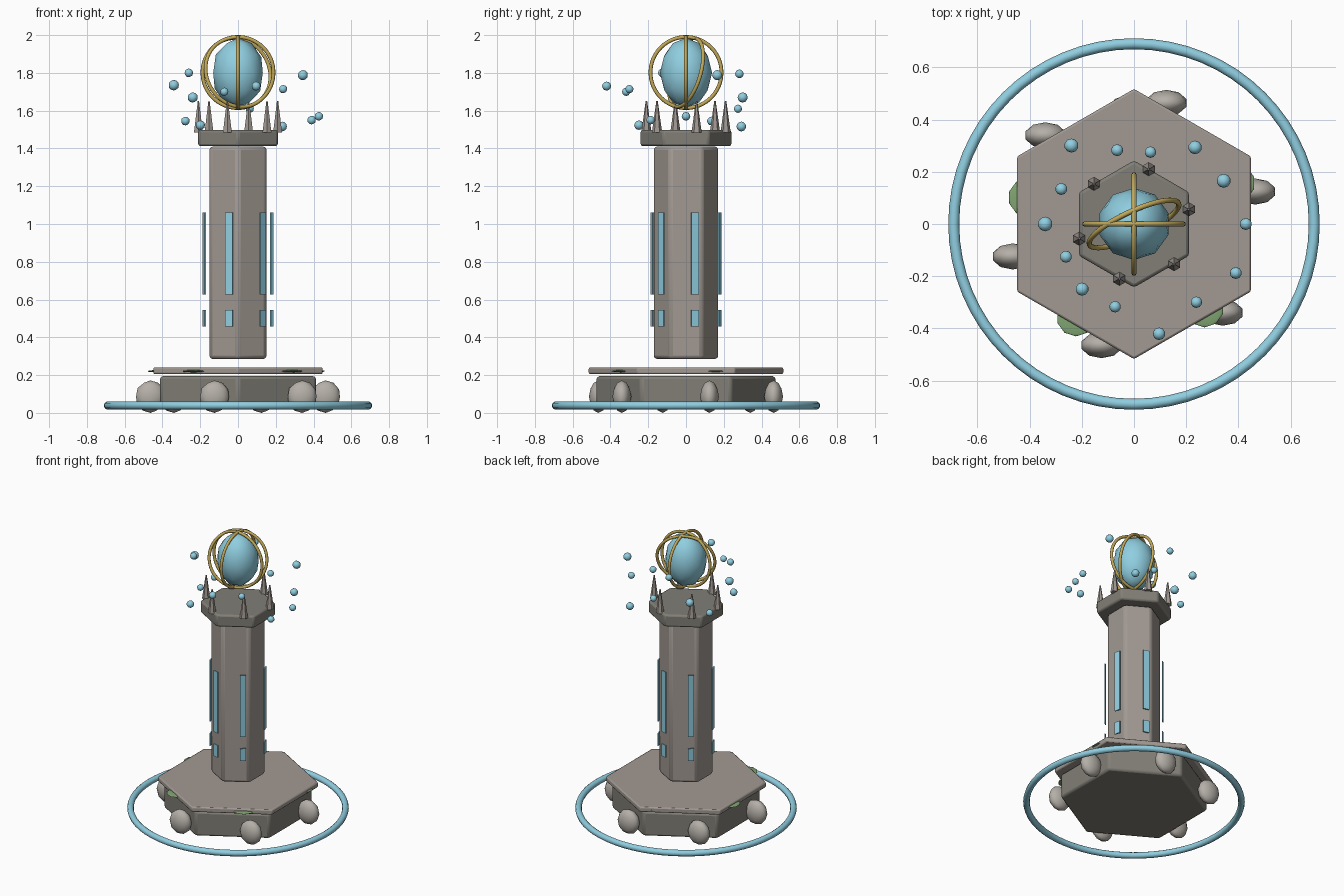
import bpy
from math import radians, cos, sin, pi

if "Cube" in bpy.data.objects:
    bpy.data.objects.remove(bpy.data.objects["Cube"])


def mat(name, r, g, b):
    m = bpy.data.materials.new(name)
    m.diffuse_color = (r, g, b, 1)
    m.use_nodes = True
    m.node_tree.nodes["Principled BSDF"].inputs["Base Color"].default_value = m.diffuse_color
    return m


STONE = mat("stone", 0.36, 0.32, 0.29)
DARK = mat("dark_stone", 0.22, 0.21, 0.18)
ROCK = mat("rock", 0.46, 0.43, 0.39)
MOSS = mat("moss", 0.22, 0.38, 0.17)
GLOW = mat("glow", 0.28, 0.62, 0.75)
GOLD = mat("gold", 0.53, 0.39, 0.10)


def finish(name, m, smooth=None):
    ob = bpy.context.object
    ob.name = name
    ob.data.materials.append(m)
    if smooth:
        bpy.ops.object.shade_smooth_by_angle(angle=radians(smooth))
    return ob


def hex_block(name, r, z0, z1, bevel, m):
    """Six-sided prism with rounded edges, corners on +y and -y."""
    bpy.ops.mesh.primitive_cylinder_add(vertices=6, radius=r, depth=z1 - z0,
                                        location=(0, 0, (z0 + z1) / 2))
    ob = finish(name, m, 30)
    mod = ob.modifiers.new("bevel", 'BEVEL')
    mod.width, mod.segments = bevel, 2
    return ob


def ellipsoid(name, loc, size, m, subdiv=2, smooth=30):
    bpy.ops.mesh.primitive_ico_sphere_add(subdivisions=subdiv, radius=1, location=loc)
    bpy.context.object.scale = size
    return finish(name, m, smooth)


def ring(name, z, major, minor, m, rot=(0, 0, 0)):
    bpy.ops.mesh.primitive_torus_add(location=(0, 0, z), major_radius=major, minor_radius=minor,
                                     major_segments=64, minor_segments=10,
                                     rotation=[radians(a) for a in rot])
    return finish(name, m, 60)


def polar(r, deg, z):
    return (r * cos(radians(deg)), r * sin(radians(deg)), z)


# Stepped base, column and capital
hex_block("base", 0.477, 0.02, 0.194, 0.015, DARK)
hex_block("base_slab", 0.517, 0.205, 0.241, 0.008, STONE)
hex_block("column", 0.175, 0.285, 1.41, 0.018, STONE)
hex_block("capital", 0.243, 1.412, 1.497, 0.012, DARK)

# Glowing ring around the base
ring("ground_ring", 0.039, 0.69, 0.021, GLOW)

# Sixfold details: rocks, window strips and crown spikes
for i in range(6):
    a = 15 + 60 * i
    ellipsoid(f"rock_{i}", polar(0.48, a, 0.086), (0.08, 0.05, 0.086), ROCK)
    for part, z, h in (("long_window", 0.845, 0.434), ("short_window", 0.5, 0.087)):
        bpy.ops.mesh.primitive_cube_add(size=1, location=polar(0.185, a, z),
                                        rotation=(0, 0, radians(a)))
        bpy.context.object.scale = (0.008, 0.04, h)
        finish(f"{part}_{i}", GLOW)
    bpy.ops.mesh.primitive_cone_add(vertices=6, radius1=0.027, radius2=0.004, depth=0.165,
                                    location=polar(0.217, a, 1.568))
    finish(f"crown_spike_{i}", STONE)

# Thin moss patches poking out around the slab
for i in range(5):
    ellipsoid(f"moss_{i}", polar(0.42, 22 + 72 * i, 0.221), (0.074, 0.074, 0.007), MOSS)

# Crystal with three gold hoops
ellipsoid("crystal", (0, 0, 1.8), (0.138, 0.138, 0.185), GLOW, smooth=25)
for i, rot in enumerate(((90, 0, 0), (0, 90, 0), (75, 0, 25))):
    ring(f"gold_hoop_{i}", 1.802, 0.188, 0.010, GOLD, rot)

# Floating orbs: distance, height, radius, evenly spread in angle
orbs = [(.428, 1.57, .023), (.381, 1.788, .027), (.375, 1.516, .026), (.282, 1.61, .022),
        (.29, 1.795, .023), (.384, 1.67, .027), (.309, 1.545, .023), (.34, 1.735, .028),
        (.289, 1.80, .023), (.319, 1.523, .025), (.325, 1.70, .022), (.431, 1.73, .024),
        (.383, 1.714, .022), (.4325, 1.55, .023)]
for i, (r, z, s) in enumerate(orbs):
    ellipsoid(f"orb_{i}", polar(r, 360 * i / len(orbs), z), (s, s, s), GLOW)
